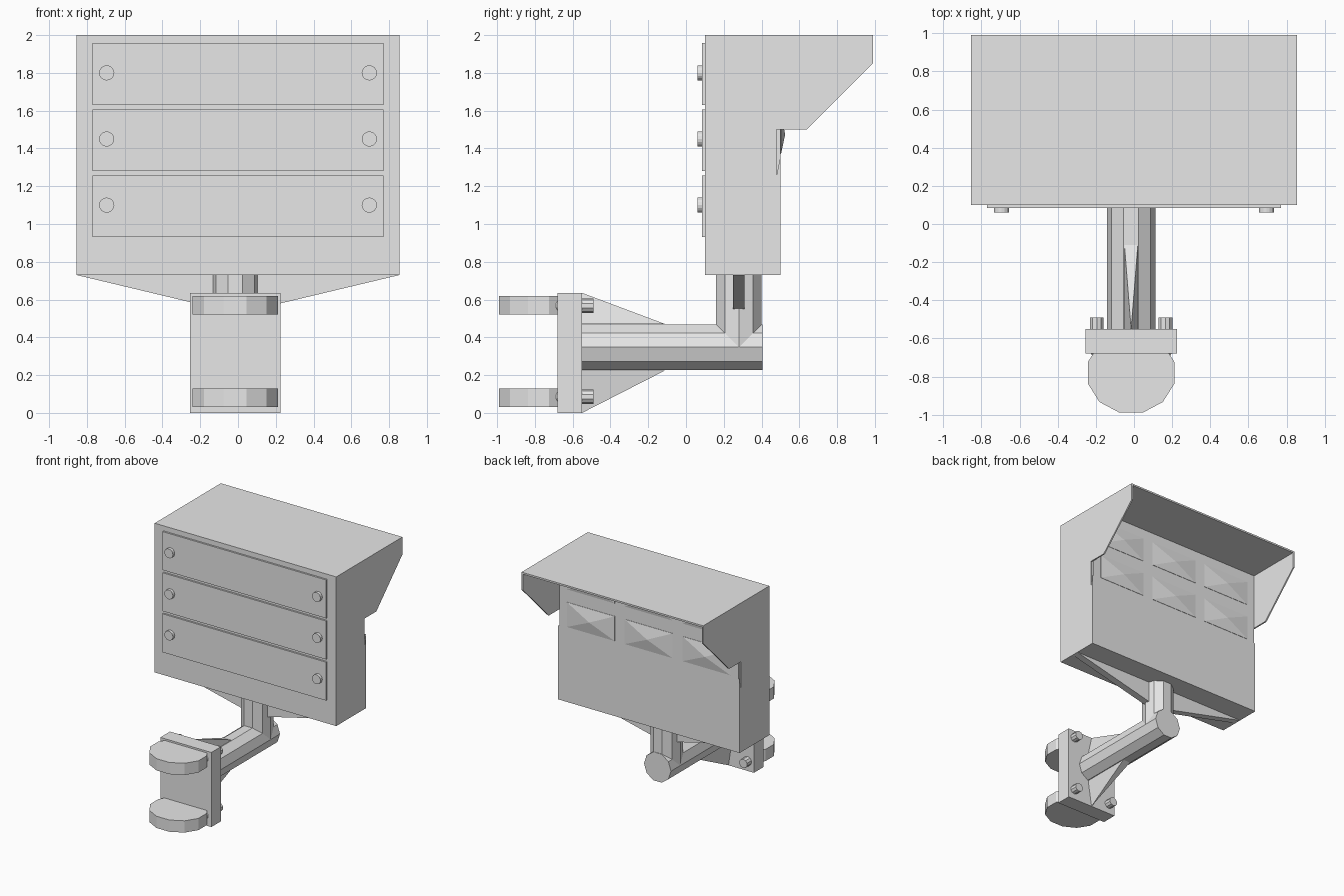
import bpy, bmesh
from math import pi
from mathutils import Matrix, Vector

cube = bpy.data.objects.get("Cube")
if cube:
    bpy.data.objects.remove(cube, do_unlink=True)

grey = bpy.data.materials.new("plain_grey")
grey.use_nodes = True
grey.diffuse_color = (0.8, 0.8, 0.8, 1)
grey.node_tree.nodes["Principled BSDF"].inputs["Base Color"].default_value = (0.8, 0.8, 0.8, 1)

CX = -0.015   # centre line of the mount


def finish(name, bm):
    bmesh.ops.recalc_face_normals(bm, faces=bm.faces)
    mesh = bpy.data.meshes.new(name)
    bm.to_mesh(mesh)
    bm.free()
    mesh.materials.append(grey)
    obj = bpy.data.objects.new(name, mesh)
    bpy.context.collection.objects.link(obj)
    return obj


def box(name, x, y, z):
    bm = bmesh.new()
    size = [b - a for a, b in (x, y, z)]
    mid = [(a + b) / 2 for a, b in (x, y, z)]
    bmesh.ops.create_cube(bm, size=1, matrix=Matrix.Translation(mid) @ Matrix.Diagonal((*size, 1)))
    return finish(name, bm)


def rod(name, start, end, r, sides, turn=0, tip=None, squash=1):
    """Faceted cylinder or cone between two points."""
    a, b = Vector(start), Vector(end)
    axis = b - a
    bm = bmesh.new()
    if axis.z:
        aim = Matrix.Identity(4)
    else:
        aim = Matrix.Rotation(-pi / 2 if axis.y > 0 else pi / 2, 4, 'X')
    m = (Matrix.Translation((a + b) / 2) @ aim @ Matrix.Diagonal((1, squash, 1, 1))
         @ Matrix.Rotation(turn, 4, 'Z'))
    bmesh.ops.create_cone(bm, cap_ends=True, segments=sides, radius1=r,
                          radius2=r if tip is None else tip, depth=axis.length, matrix=m)
    return finish(name, bm)


def plate(name, points, thickness):
    """Extrude a flat outline by a vector."""
    bm = bmesh.new()
    face = bm.faces.new([bm.verts.new(p) for p in points])
    out = bmesh.ops.extrude_face_region(bm, geom=[face])
    moved = [g for g in out["geom"] if isinstance(g, bmesh.types.BMVert)]
    bmesh.ops.translate(bm, verts=moved, vec=thickness)
    return finish(name, bm)


def hull(name, points):
    bm = bmesh.new()
    for p in points:
        bm.verts.new(p)
    bmesh.ops.convex_hull(bm, input=bm.verts)
    return finish(name, bm)


# Cabinet, hood roof and the side sheets that run out into the hood
box("cabinet", (-0.843, 0.843), (0.10, 0.50), (0.73, 2.0))
box("hood_roof", (-0.843, 0.843), (0.50, 0.99), (1.985, 2.0))
outline = [(0.10, 0.73), (0.50, 0.73), (0.50, 1.36), (0.478, 1.25), (0.478, 1.50),
           (0.64, 1.50), (0.99, 1.85), (0.99, 2.0), (0.10, 2.0)]
for side, s in (("left", 1), ("right", -1)):
    plate(side + "_side_sheet", [(s * 0.855, y, z) for y, z in outline], (-s * 0.012, 0, 0))

# Service panels with a knob at each end
for i in range(3):
    z = 0.93 + i * 0.35
    box("service_panel", (-0.77, 0.77), (0.085, 0.11), (z, z + 0.327))
    for s in (-1, 1):
        rod("panel_knob", (s * 0.695, 0.09, z + 0.17), (s * 0.695, 0.06, z + 0.17), 0.04, 16)

# Two rows of pyramid lamps under the hood
for z in (1.37, 1.69):
    for x in (-0.545, 0, 0.545):
        corners = [(x + dx, 0.498, z + dz) for dx in (-0.225, 0.225) for dz in (0, 0.21)]
        rim = [(px, 0.503, pz) for px, _, pz in corners]
        hull("lamp", corners + rim + [(x, 0.525, z + 0.105)])

# Tapered brace under the cabinet
plate("cabinet_brace", [(-0.855, 0.25, 0.73), (0.855, 0.25, 0.73), (0.10, 0.25, 0.55),
                        (-0.10, 0.25, 0.55)], (0, 0.06, 0))

# Post and arm
rod("post", (CX, 0.28, 0.35), (CX, 0.28, 0.74), 0.127, 10, pi / 2)
rod("arm", (CX, -0.56, 0.348), (CX, 0.405, 0.348), 0.127, 10, pi / 2)

# Wall plate with gussets above and below the arm
box("mount_plate", (-0.255, 0.225), (-0.68, -0.55), (0, 0.635))
for name, outer, inner in (("upper_gusset", 0.635, 0.47), ("lower_gusset", 0, 0.225)):
    hull(name, [(CX, -0.55, outer), (CX - 0.035, -0.11, inner), (CX + 0.035, -0.11, inner),
                (CX - 0.035, -0.55, inner), (CX + 0.035, -0.55, inner)])

# Clamp discs and bolts with pointed ends
for z, bolt_z in ((0.03, 0.085), (0.52, 0.568)):
    rod("clamp_disc", (CX, -0.78, z), (CX, -0.78, z + 0.10), 0.235, 12, pi / 12, squash=0.92)
    for x in (CX - 0.18, CX + 0.18):
        rod("bolt", (x, -0.60, bolt_z), (x, -0.49, bolt_z), 0.038, 10)
        rod("bolt_tip", (x, -0.67, bolt_z), (x, -0.72, bolt_z), 0.038, 10, tip=0.008)
